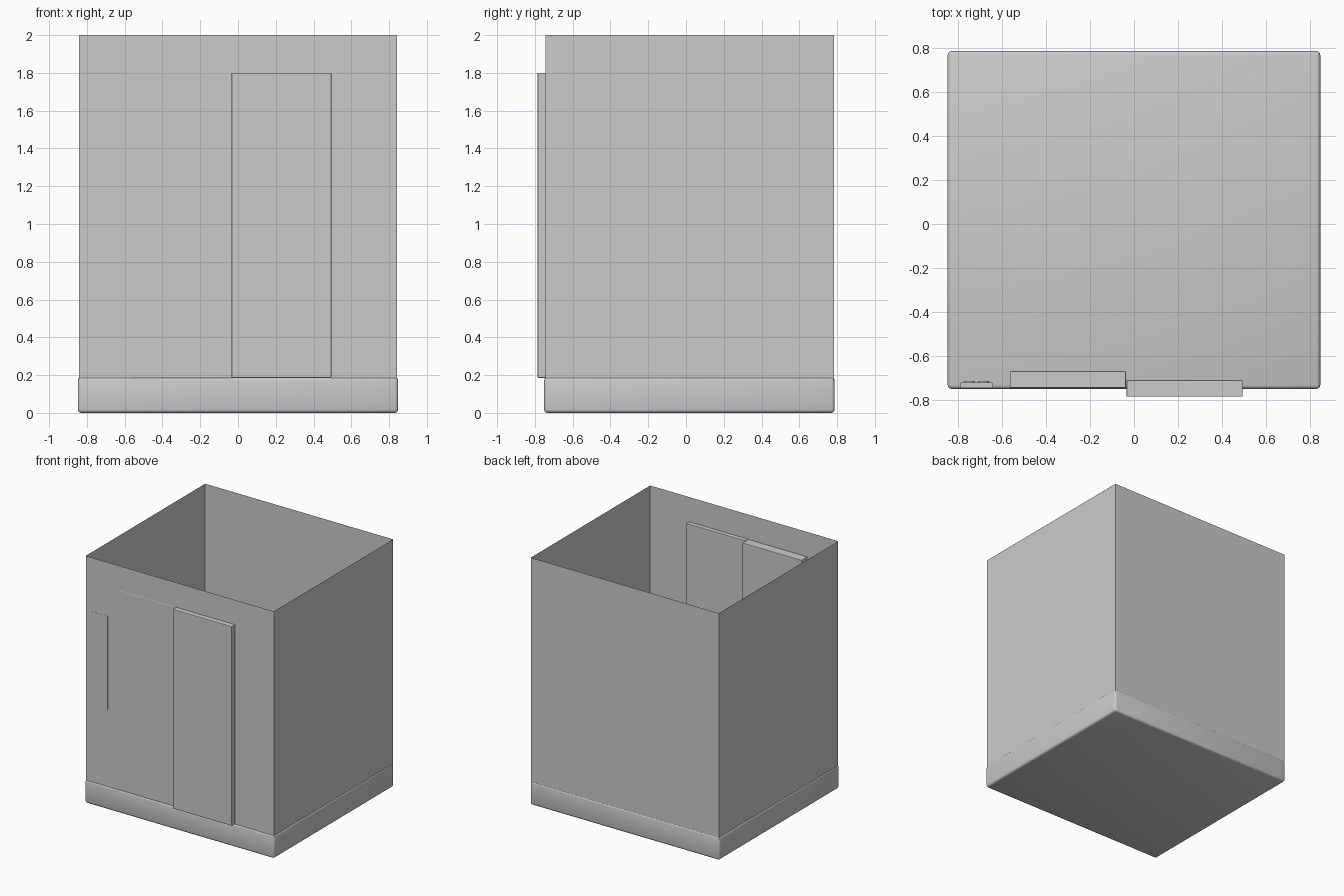
import bpy, bmesh, math
from mathutils import Matrix

if "Cube" in bpy.data.objects:
    bpy.data.objects.remove(bpy.data.objects["Cube"])

X, Y0, Y1 = 0.842, -0.745, 0.783   # wall footprint


def finish(bm, name):
    mesh = bpy.data.meshes.new(name)
    bm.to_mesh(mesh)
    bm.free()
    obj = bpy.data.objects.new(name, mesh)
    bpy.context.collection.objects.link(obj)
    return obj


def box(name, x0, x1, y0, y1, z0, z1, bevel=0.0, segments=2):
    bm = bmesh.new()
    bmesh.ops.create_cube(bm, size=1)
    for v in bm.verts:
        v.co.x = x0 + (v.co.x + 0.5) * (x1 - x0)
        v.co.y = y0 + (v.co.y + 0.5) * (y1 - y0)
        v.co.z = z0 + (v.co.z + 0.5) * (z1 - z0)
    if bevel:
        bmesh.ops.bevel(bm, geom=bm.edges[:], offset=bevel, segments=segments,
                        profile=0.5, affect='EDGES')
    return finish(bm, name)


# Floor slab with softened edges, slightly wider than the walls
base = box("floor_base", -X - 0.006, X + 0.006, Y0 - 0.006, Y1 + 0.004,
           0, 0.19, 0.018, 3)

# Four thin walls, open at the top
bm = bmesh.new()
corners = [(-X, Y0), (X, Y0), (X, Y1), (-X, Y1)]
low = [bm.verts.new((x, y, 0.17)) for x, y in corners]
high = [bm.verts.new((x, y, 2.0)) for x, y in corners]
for i in range(4):
    j = (i + 1) % 4
    bm.faces.new((low[i], low[j], high[j], high[i]))
finish(bm, "cabin_walls")

# Two overlapping sliding door leaves set through the front wall
box("door_left", -0.565, -0.037, -0.746, -0.67, 0.186, 1.8, 0.004, 2)
box("door_right", -0.034, 0.494, -0.786, -0.711, 0.186, 1.8, 0.004, 2)

# Control panel on the inner face of the front wall
box("control_panel", -0.79, -0.645, -0.746, -0.721, 0.81, 1.563)

# Two columns of round buttons facing into the cabin
bm = bmesh.new()
turn = Matrix.Rotation(math.pi / 2, 4, 'X')
for x in (-0.75, -0.685):
    for row in range(5):
        place = Matrix.Translation((x, -0.719, 0.95 + row * 0.11)) @ turn
        bmesh.ops.create_cone(bm, cap_ends=True, segments=24, radius1=0.025,
                              radius2=0.025, depth=0.008, matrix=place)
buttons = finish(bm, "panel_buttons")

# Smooth the rounded parts while keeping edges crisp
for obj in (base, buttons):
    bpy.ops.object.select_all(action='DESELECT')
    obj.select_set(True)
    bpy.context.view_layer.objects.active = obj
    bpy.ops.object.shade_smooth_by_angle(angle=math.radians(35))
